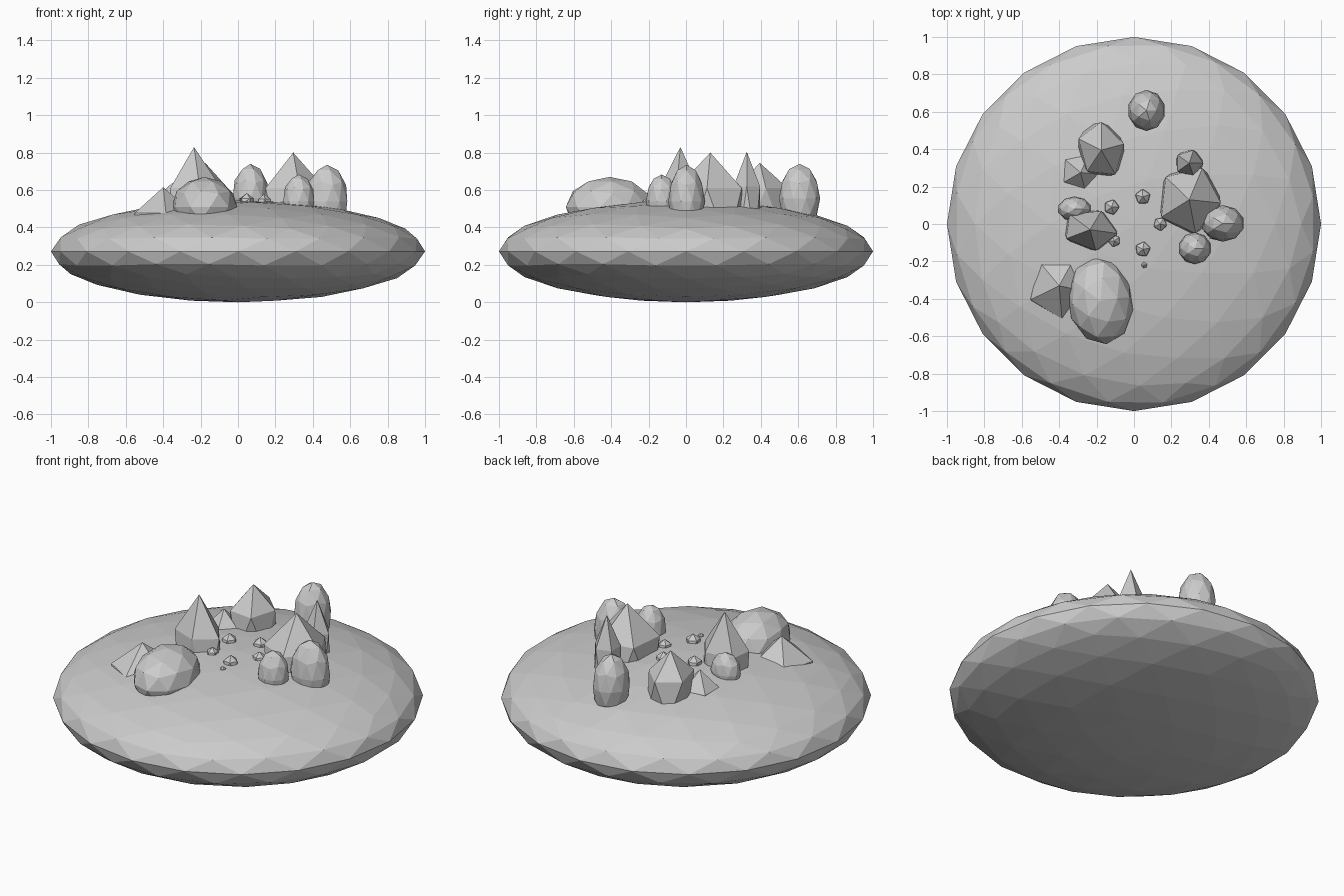
import bpy
import math

stone = bpy.data.materials.new("grey stone")
stone.diffuse_color = (0.6, 0.6, 0.6, 1)


def faceted(name, detail, center, radii, turn=0):
    """Flat-shaded stretched icosphere with a vertex pointing up."""
    bpy.ops.mesh.primitive_ico_sphere_add(
        subdivisions=detail, radius=1, location=center,
        rotation=(0, 0, math.radians(turn)))
    ob = bpy.context.object
    ob.name = name
    ob.scale = radii
    ob.data.materials.append(stone)
    return ob


# Lens-shaped island
faceted("island", 3, (0, 0, 0.272), (1, 1, 0.272))

# Pointed crystals: x, y, apex height, shoulder height, width radii, turn
crystals = [
    (-0.235, -0.03, 0.83, 0.61, 0.165, 0.125, -8),
    (0.295, 0.13, 0.80, 0.61, 0.19, 0.205, -6),
    (-0.175, 0.395, 0.745, 0.61, 0.14, 0.17, 15),
    (0.295, 0.325, 0.805, 0.62, 0.085, 0.083, 0),
    (-0.40, -0.33, 0.615, 0.477, 0.185, 0.20, -12),
    (-0.285, 0.275, 0.615, 0.51, 0.12, 0.115, -5),
]
for x, y, apex, shoulder, rx, ry, turn in crystals:
    rz = (apex - shoulder) / (1 - 1 / math.sqrt(5))
    faceted("crystal", 1, (x, y, apex - rz), (rx, ry, rz), turn)

# Rounded boulders: x, y, center height, radii, turn
boulders = [
    (0.067, 0.607, 0.555, 0.10, 0.11, 0.185, 0),
    (0.475, 0.003, 0.54, 0.115, 0.098, 0.195, 0),
    (0.325, -0.13, 0.54, 0.087, 0.085, 0.143, 0),
    (-0.318, 0.08, 0.54, 0.09, 0.066, 0.11, 0),
    (-0.18, -0.41, 0.51, 0.175, 0.235, 0.16, 8),
]
for x, y, z, rx, ry, rz, turn in boulders:
    faceted("boulder", 2, (x, y, z), (rx, ry, rz), turn)

# Ring of pebbles: x, y, radius
pebbles = [
    (-0.12, 0.09, 0.045), (0.047, 0.145, 0.045), (-0.105, -0.09, 0.036),
    (0.14, 0.0, 0.04), (0.047, -0.135, 0.045), (0.055, -0.22, 0.018),
]
for i, (x, y, r) in enumerate(pebbles):
    faceted("pebble", 1, (x, y, 0.53), (r, r, r * 1.2), i * 20)
